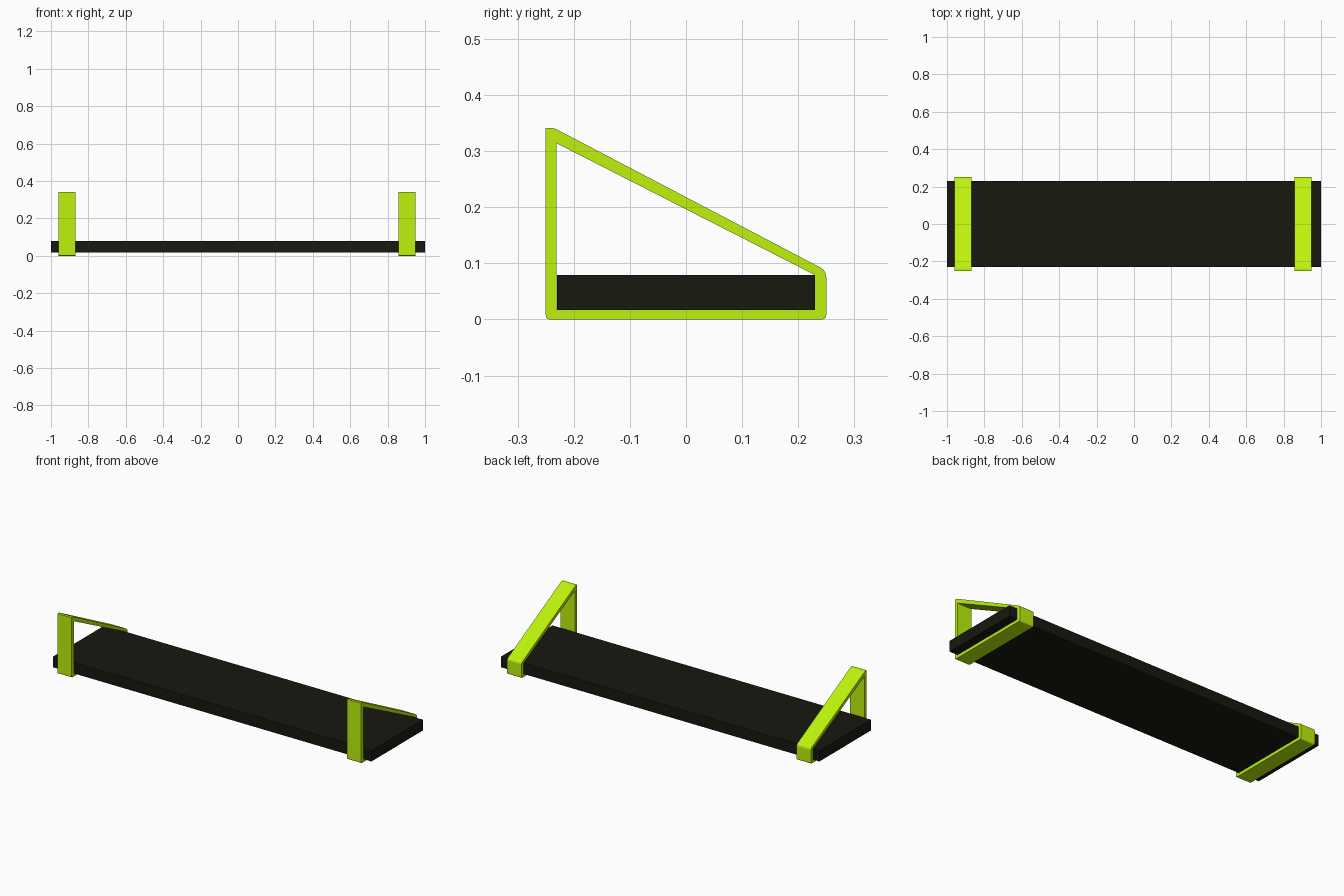
import bpy, bmesh
from mathutils import Vector

if "Cube" in bpy.data.objects:
    bpy.data.objects.remove(bpy.data.objects["Cube"])


def material(name, rgb):
    m = bpy.data.materials.new(name)
    m.diffuse_color = (*rgb, 1)
    m.use_nodes = True
    m.node_tree.nodes["Principled BSDF"].inputs["Base Color"].default_value = m.diffuse_color
    return m


lime = material("lime", (0.51, 0.89, 0.004))
black = material("black", (0.009, 0.009, 0.005))


def rounded(corners, steps=4):
    """Outline in y, z with each corner (y, z, setback) rounded."""
    pts = []
    for i, (y, z, r) in enumerate(corners):
        p = Vector((y, z))
        if r == 0:
            pts.append(p)
            continue
        a = p + (Vector(corners[i - 1][:2]) - p).normalized() * r
        b = p + (Vector(corners[(i + 1) % len(corners)][:2]) - p).normalized() * r
        for k in range(steps + 1):
            t = k / steps
            pts.append(a * (1 - t) ** 2 + p * (2 * t * (1 - t)) + b * t * t)
    return pts


def bracket(name, x0, width, outer, inner):
    bm = bmesh.new()
    edges = []
    for loop in (outer, inner):
        vs = [bm.verts.new((x0, p[0], p[1])) for p in loop]
        edges += [bm.edges.new((vs[i - 1], vs[i])) for i in range(len(vs))]
    bmesh.ops.triangle_fill(bm, use_beauty=True, edges=edges)
    ext = bmesh.ops.extrude_face_region(bm, geom=bm.faces[:], use_keep_orig=True)
    moved = [g for g in ext["geom"] if isinstance(g, bmesh.types.BMVert)]
    bmesh.ops.translate(bm, vec=(width, 0, 0), verts=moved)
    bmesh.ops.recalc_face_normals(bm, faces=bm.faces[:])
    me = bpy.data.meshes.new(name)
    bm.to_mesh(me)
    bm.free()
    me.materials.append(lime)
    ob = bpy.data.objects.new(name, me)
    bpy.context.collection.objects.link(ob)


# Shelf board
bpy.ops.mesh.primitive_cube_add(size=1, location=(0, 0, 0.048))
board = bpy.context.object
board.name = "shelf_board"
board.scale = (2, 0.46, 0.062)
board.data.materials.append(black)

# Bent strap brackets wrapped around the board
outer = rounded([(-0.25, 0, 0.008), (0.25, 0, 0.008), (0.25, 0.087, 0.012),
                 (-0.235, 0.341, 0.006), (-0.25, 0.341, 0)])
inner = [(-0.231, 0.017), (0.23, 0.017), (0.23, 0.079), (-0.231, 0.314)]
for name, x0 in (("left_bracket", -0.96), ("right_bracket", 0.859)):
    bracket(name, x0, 0.09, outer, inner)
